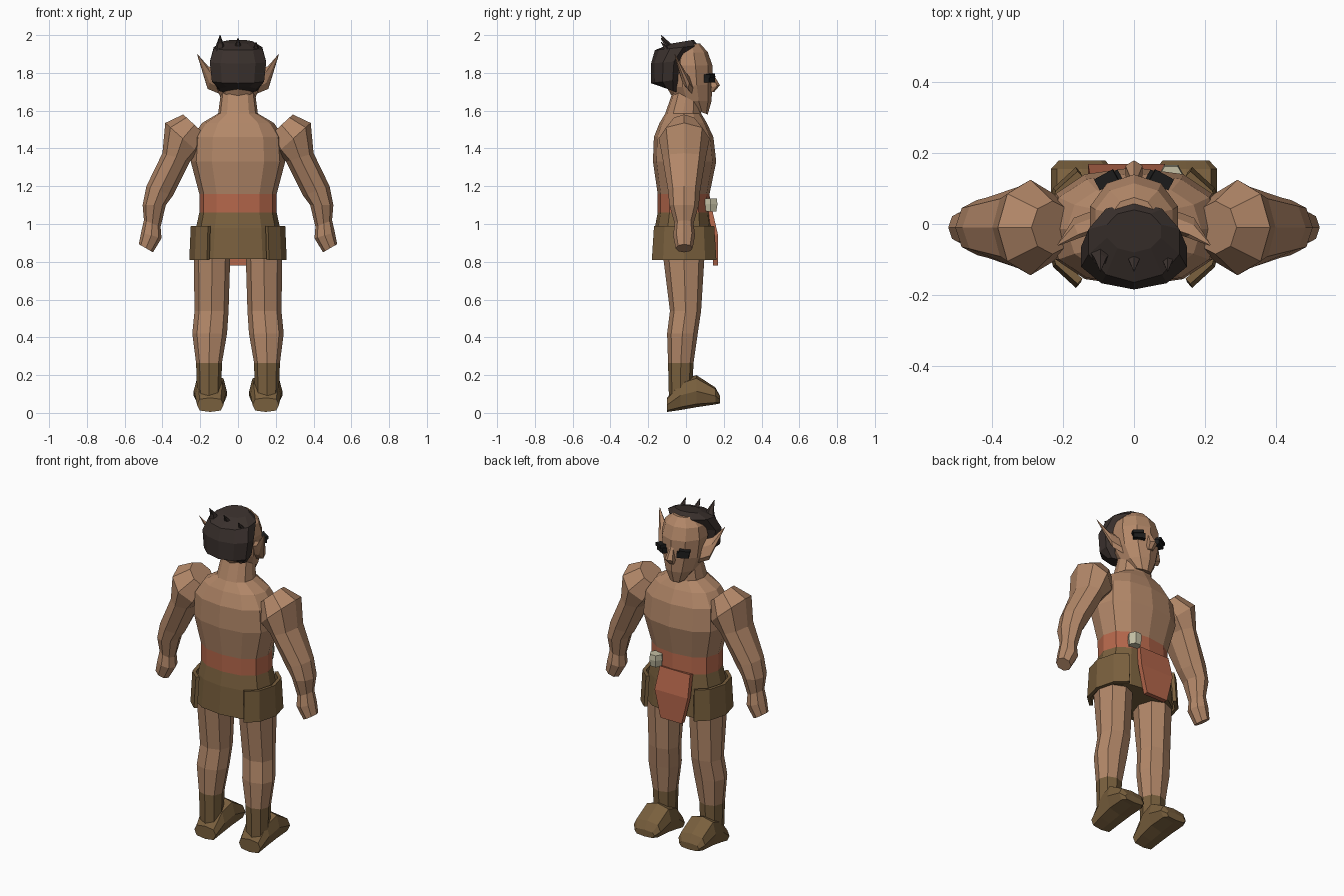
import bpy, bmesh, math
from mathutils import Vector

if "Cube" in bpy.data.objects:
    bpy.data.objects.remove(bpy.data.objects["Cube"])


def material(name, r, g, b):
    m = bpy.data.materials.new(name)
    m.use_nodes = True
    m.diffuse_color = (r, g, b, 1)
    m.node_tree.nodes["Principled BSDF"].inputs["Base Color"].default_value = (r, g, b, 1)
    return m


skin = material("skin", .45, .245, .14)
red = material("red cloth", .46, .135, .07)
leather = material("brown leather", .19, .115, .047)
hair = material("dark hair", .042, .03, .026)
black = material("eye black", .012, .012, .012)
pale = material("pale pouch", .55, .52, .37)


def finish(name, bm, mats):
    bmesh.ops.recalc_face_normals(bm, faces=bm.faces)
    me = bpy.data.meshes.new(name)
    bm.to_mesh(me)
    bm.free()
    for m in mats:
        me.materials.append(m)
    ob = bpy.data.objects.new(name, me)
    bpy.context.collection.objects.link(ob)
    return ob


def loft(name, rings, mats, n=8, side=1, bands=None, box=1.0):
    """Skin rings given as (end a, end b, half-width vector)."""
    bm = bmesh.new()
    loops = []
    for a, b, w in rings:
        a, b, w = Vector(a), Vector(b), Vector(w)
        loop = []
        for i in range(n):
            t = math.tau * i / n
            c, s = math.cos(t), math.sin(t)
            c = math.copysign(abs(c) ** box, c)
            s = math.copysign(abs(s) ** box, s)
            p = (a + b) / 2 + (a - b) / 2 * c + w * s
            loop.append(bm.verts.new((p.x * side, p.y, p.z)))
        loops.append(loop)
    for k in range(len(loops) - 1):
        for i in range(n):
            j = (i + 1) % n
            f = bm.faces.new((loops[k][i], loops[k][j], loops[k + 1][j], loops[k + 1][i]))
            f.material_index = bands[k] if bands else 0
    for loop, band in ((loops[0], 0), (loops[-1], -1)):
        bm.faces.new(loop).material_index = bands[band] if bands else 0
    return finish(name, bm, mats)


def upright(rows):
    """Rings from (front y, back y, z, half width)."""
    return [((0, f, z), (0, b, z), (w, 0, 0)) for f, b, z, w in rows]


def box(name, mat, center, size, rot=(0, 0, 0)):
    bm = bmesh.new()
    bmesh.ops.create_cube(bm, size=1)
    bmesh.ops.scale(bm, vec=size, verts=bm.verts)
    ob = finish(name, bm, [mat])
    ob.location, ob.rotation_euler = center, rot
    return ob


# Torso with skirt, belt, chest and neck
loft("torso", upright([
    (.15, -.175, .815, .235), (.14, -.165, .98, .222), (.13, -.15, 1.06, .205),
    (.125, -.15, 1.16, .205), (.16, -.175, 1.33, .25), (.145, -.17, 1.46, .24),
    (.11, -.14, 1.535, .19), (.08, -.11, 1.585, .105), (.075, -.07, 1.70, .09)]),
    [leather, red, skin], n=12, bands=[0, 0, 1, 2, 2, 2, 2, 2], box=.85)

# Head, hair cap and spikes
loft("head", [((0, f, zf), (0, b, zb), (w, 0, 0)) for f, zf, b, zb, w in (
    (.115, 1.58, .03, 1.61, .05), (.135, 1.65, -.06, 1.65, .09),
    (.14, 1.74, -.1, 1.72, .12), (.14, 1.84, -.12, 1.84, .13),
    (.115, 1.91, -.1, 1.9, .115), (.075, 1.955, -.05, 1.95, .065))], [skin], n=10)
loft("hair_cap", [((0, f, zf), (0, b, zb), (w, 0, 0)) for f, zf, b, zb, w in (
    (-.03, 1.69, -.14, 1.73, .105), (-.01, 1.77, -.185, 1.745, .145),
    (.0, 1.865, -.185, 1.85, .157), (.065, 1.945, -.165, 1.92, .135),
    (.04, 1.975, -.08, 1.955, .08))], [hair], n=10)
for x, tip in ((-.095, 2.0), (0, 1.985), (.095, 1.965)):
    loft("hair_spike", [
        ((x, -.05, 1.92), (x, -.115, 1.9), (.035, 0, 0)),
        ((x, -.085, tip - .04), (x, -.115, tip - .045), (.018, 0, 0)),
        ((x, -.13, tip), (x, -.134, tip - .002), (.002, 0, 0))], [hair], n=5)

# Nose
loft("nose", [((0, .135, 1.81), (0, .12, 1.78), (.012, 0, 0)),
              ((0, .18, 1.735), (0, .12, 1.72), (.028, 0, 0)),
              ((0, .15, 1.7), (0, .12, 1.7), (.018, 0, 0))], [skin], n=6)

for s, side in ((1, "left"), (-1, "right")):
    # Ears
    loft(side + "_ear", [
        ((.1, .03, 1.69), (.1, -.01, 1.81), (.02, .02, 0)),
        ((.16, .01, 1.715), (.158, -.03, 1.835), (.012, .02, 0)),
        ((.213, -.057, 1.89), (.215, -.06, 1.9), (.002, .002, 0))], [skin], n=6, side=s)

    # Eyes with heavy brow
    box(side + "_eye", black, (s * .068, .125, 1.765), (.065, .03, .03), (0, 0, -s * .5))
    box(side + "_brow", black, (s * .078, .125, 1.785), (.06, .035, .018), (0, s * .1, -s * .5))

    # Arms: shoulder, upper arm, forearm, hand
    arm = [(.29, 1.58, .17, 1.47, .075), (.385, 1.535, .2, 1.37, .135),
           (.4, 1.375, .255, 1.33, .115), (.485, 1.2, .345, 1.15, .085),
           (.505, 1.1, .382, 1.1, .078), (.498, 1.02, .41, .985, .05),
           (.513, .955, .405, .925, .058), (.525, .893, .45, .85, .045)]
    loft(side + "_arm", [((xo, -.01, zo), (xi, -.01, zi), (0, r, 0))
                         for xo, zo, xi, zi, r in arm], [skin], side=s)

    # Legs with boot shafts
    leg = [(.235, .04, .1, -.125, .86), (.23, .05, .08, -.085, .54),
           (.242, .058, .062, -.1, .42), (.222, .085, .04, -.095, .265),
           (.215, .09, .03, -.09, .06)]
    loft(side + "_leg", [((xo, (f + b) / 2, z), (xi, (f + b) / 2, z), (0, (f - b) / 2, 0))
                         for xo, xi, f, b, z in leg],
         [skin, leather], side=s, bands=[0, 0, 0, 1], box=.9)

    # Feet, lofted from heel to toe
    foot = [(-.1, .005, .08, .07), (-.03, .015, .17, .08), (.055, .03, .2, .088),
            (.155, .045, .135, .088), (.18, .05, .09, .065)]
    loft(side + "_foot", [((.147, y, top), (.147, y, low), (w, 0, 0))
                          for y, low, top, w in foot], [leather], side=s, box=.65)

    # Hip panels wrapping the sides of the skirt
    bm = bmesh.new()
    rows = []
    for z, rx, ry in ((.81, .248, .185), (.99, .24, .172)):
        rows.append([bm.verts.new((s * rx * math.cos(math.radians(a)) ** .6,
                                   -.01 + ry * math.sin(math.radians(a)), z))
                     for a in (-62, -35, 0, 35, 62)])
    for i in range(4):
        bm.faces.new((rows[0][i], rows[0][i + 1], rows[1][i + 1], rows[1][i]))
    panel = finish(side + "_hip_panel", bm, [leather])
    mod = panel.modifiers.new("thickness", "SOLIDIFY")
    mod.thickness, mod.offset = .02, 0

# Hanging cloth
loft("hanging_cloth", [
    ((-.125, .13, 1.07), (.075, .13, 1.07), (0, .014, 0)),
    ((-.13, .167, .94), (.085, .167, .94), (0, .014, 0)),
    ((-.09, .17, .78), (.05, .17, .78), (0, .014, 0))], [red], n=4, box=.3)
bm = bmesh.new()
rows = [[bm.verts.new((x, y, z)) for x in (x0, (x0 + x1) / 2, x1)]
        for x0, x1, y, z in ((-.125, .075, .14, 1.07), (-.13, .088, .17, .94),
                             (-.09, .05, .17, .78))]
for r in range(2):
    for i in range(2):
        bm.faces.new((rows[r][i], rows[r][i + 1], rows[r + 1][i + 1], rows[r + 1][i]))
cloth = finish("cloth_panel", bm, [red])
cloth.modifiers.new("thickness", "SOLIDIFY").thickness = .028
bpy.data.objects.remove(bpy.data.objects["hanging_cloth"])

# Belt pouch
loft("belt_pouch", [((.07, .13, 1.065), (.14, .13, 1.065), (0, .035, 0)),
                    ((.065, .13, 1.105), (.145, .13, 1.105), (0, .042, 0)),
                    ((.068, .13, 1.135), (.142, .13, 1.135), (0, .038, 0))], [pale], n=6)
